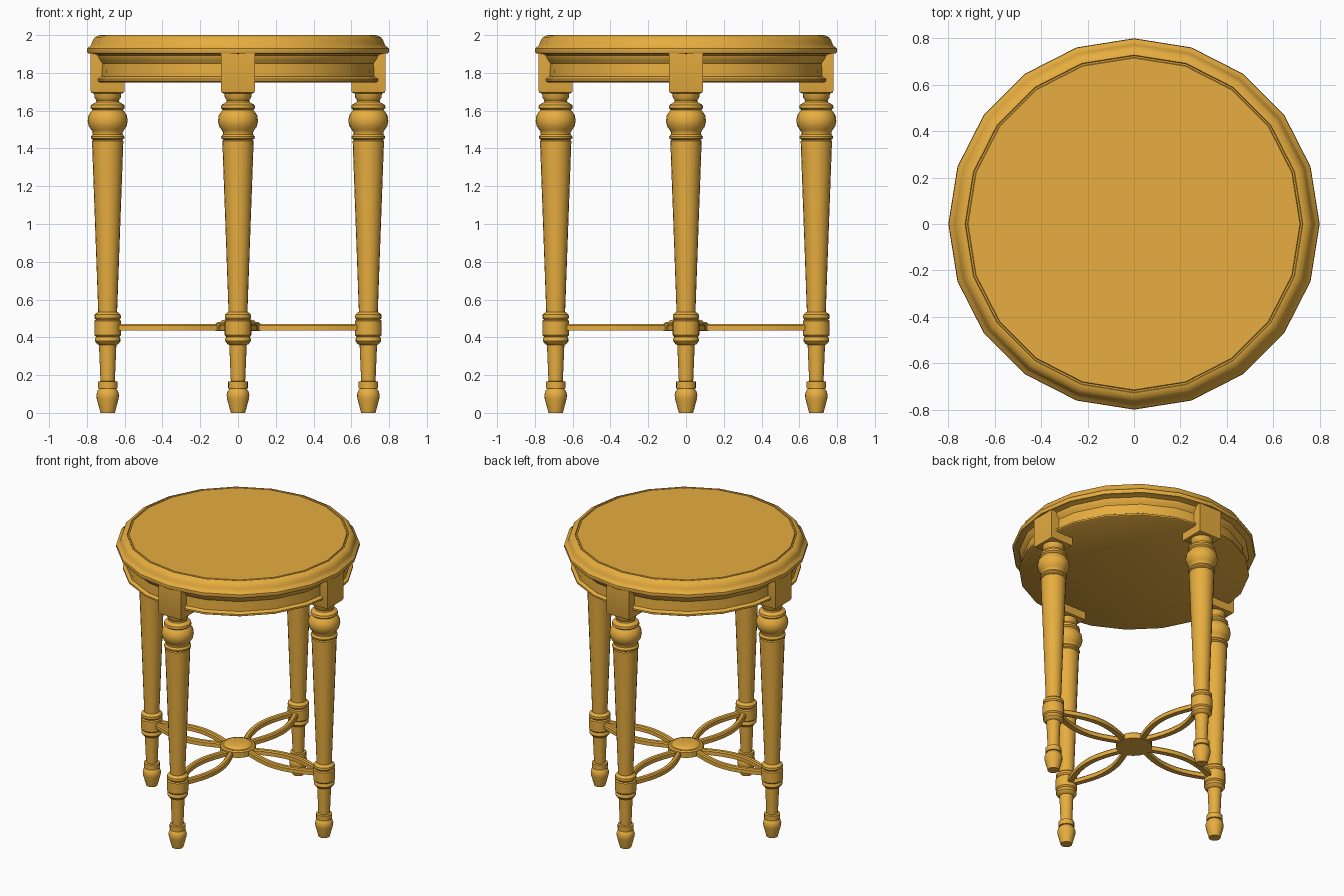
import bpy, bmesh
from math import sin, cos, pi
from mathutils import Matrix, Vector

if "Cube" in bpy.data.objects:
    bpy.data.objects.remove(bpy.data.objects["Cube"])

wood = bpy.data.materials.new("orange_wood")
wood.diffuse_color = (0.8, 0.42, 0.05, 1)
wood.use_nodes = True
wood.node_tree.nodes["Principled BSDF"].inputs["Base Color"].default_value = wood.diffuse_color


def finish(bm, name):
    bmesh.ops.recalc_face_normals(bm, faces=bm.faces)
    me = bpy.data.meshes.new(name)
    bm.to_mesh(me)
    bm.free()
    ob = bpy.data.objects.new(name, me)
    bpy.context.collection.objects.link(ob)
    me.materials.append(wood)
    bpy.ops.object.select_all(action='DESELECT')
    ob.select_set(True)
    bpy.context.view_layer.objects.active = ob
    bpy.ops.object.shade_smooth_by_angle(angle=0.6)
    return ob


def lathe(name, profile, sides, at=(0, 0)):
    """Turned solid from (radius, height) pairs, bottom to top, capped at both ends."""
    bm = bmesh.new()
    rings = [[bm.verts.new((at[0] + r * cos(2 * pi * i / sides),
                            at[1] + r * sin(2 * pi * i / sides), z))
              for i in range(sides)] for r, z in profile]
    for a, b in zip(rings, rings[1:]):
        for i in range(sides):
            j = (i + 1) % sides
            bm.faces.new((a[i], a[j], b[j], b[i]))
    bm.faces.new(rings[0][::-1])
    bm.faces.new(rings[-1])
    return finish(bm, name)


def block(name, centre, size, bevel):
    bm = bmesh.new()
    bmesh.ops.create_cube(bm, size=1, matrix=Matrix.Translation(centre) @ Matrix.Diagonal((*size, 1)))
    low = [e for e in bm.edges if all(v.co.z < centre[2] for v in e.verts)]
    bmesh.ops.bevel(bm, geom=low, offset=bevel, segments=2, profile=0.5, affect='EDGES')
    return finish(bm, name)


def leaf_stretcher(name, angle):
    """Two bowed bars meeting at both ends, forming an open leaf."""
    bm = bmesh.new()
    r0, r1, bow, half, steps = 0.07, 0.67, 0.085, 0.018, 12
    section = [(-half, 0.435), (half, 0.435), (half, 0.462), (half * 0.6, 0.47),
               (-half * 0.6, 0.47), (-half, 0.462)]
    rot = Matrix.Rotation(angle, 3, 'Z')
    for side in (1, -1):
        rings = []
        for i in range(steps + 1):
            t = i / steps
            p = Vector((r0 + (r1 - r0) * t, side * bow * sin(pi * t), 0))
            tangent = Vector((r1 - r0, side * bow * pi * cos(pi * t), 0)).normalized()
            n = Vector((-tangent.y, tangent.x, 0))
            rings.append([bm.verts.new(rot @ (p + n * w + Vector((0, 0, z)))) for w, z in section])
        for a, b in zip(rings, rings[1:]):
            for i in range(len(section)):
                j = (i + 1) % len(section)
                bm.faces.new((a[i], a[j], b[j], b[i]))
        bm.faces.new(rings[0])
        bm.faces.new(rings[-1])
    return finish(bm, name)


# Twenty-sided moulded top with a fine groove around the panel
lathe("table_top", [(0.74, 1.885), (0.77, 1.9), (0.795, 1.903), (0.8, 1.915), (0.798, 1.93),
                    (0.78, 1.945), (0.775, 1.955), (0.768, 1.975), (0.755, 1.99),
                    (0.735, 1.999), (0.728, 2.0), (0.725, 1.994), (0.718, 1.994),
                    (0.715, 2.0)], 20)

# Apron with lower bead and recessed face
lathe("apron", [(0.745, 1.75), (0.756, 1.756), (0.756, 1.768), (0.745, 1.775), (0.735, 1.78),
                (0.732, 1.85), (0.742, 1.865), (0.752, 1.88), (0.755, 1.892)], 20)

# Turned leg: foot, lower shaft, collar, tapered shaft, rings, bulb, neck
leg_profile = [
    (0.038, 0), (0.058, 0.075), (0.06, 0.095), (0.055, 0.115), (0.044, 0.128),
    (0.052, 0.13), (0.052, 0.165), (0.038, 0.168), (0.046, 0.36), (0.056, 0.364),
    (0.068, 0.38), (0.068, 0.392), (0.062, 0.402), (0.071, 0.412), (0.071, 0.487),
    (0.063, 0.493), (0.07, 0.503), (0.069, 0.52), (0.058, 0.53), (0.05, 0.535),
    (0.083, 1.44), (0.076, 1.445), (0.088, 1.452), (0.089, 1.462), (0.079, 1.475),
    (0.079, 1.485), (0.086, 1.497), (0.1, 1.517), (0.106, 1.545), (0.102, 1.575),
    (0.086, 1.598), (0.08, 1.604), (0.091, 1.614), (0.088, 1.63), (0.062, 1.645),
    (0.06, 1.655), (0.07, 1.67), (0.072, 1.695)]

for i, where in enumerate(("right", "back", "left", "front")):
    a = i * pi / 2
    x, y = round(cos(a)) * 0.69, round(sin(a)) * 0.69
    lathe(where + "_leg", leg_profile, 20, (x, y))
    block(where + "_leg_block", (x, y, 1.797), (0.18, 0.18, 0.21), 0.012)
    leaf_stretcher(where + "_stretcher", a)

# Central boss where the stretchers meet
lathe("stretcher_boss", [(0.118, 0.433), (0.118, 0.472), (0.108, 0.48), (0.095, 0.48),
                         (0.085, 0.49), (0.06, 0.496)], 20)
